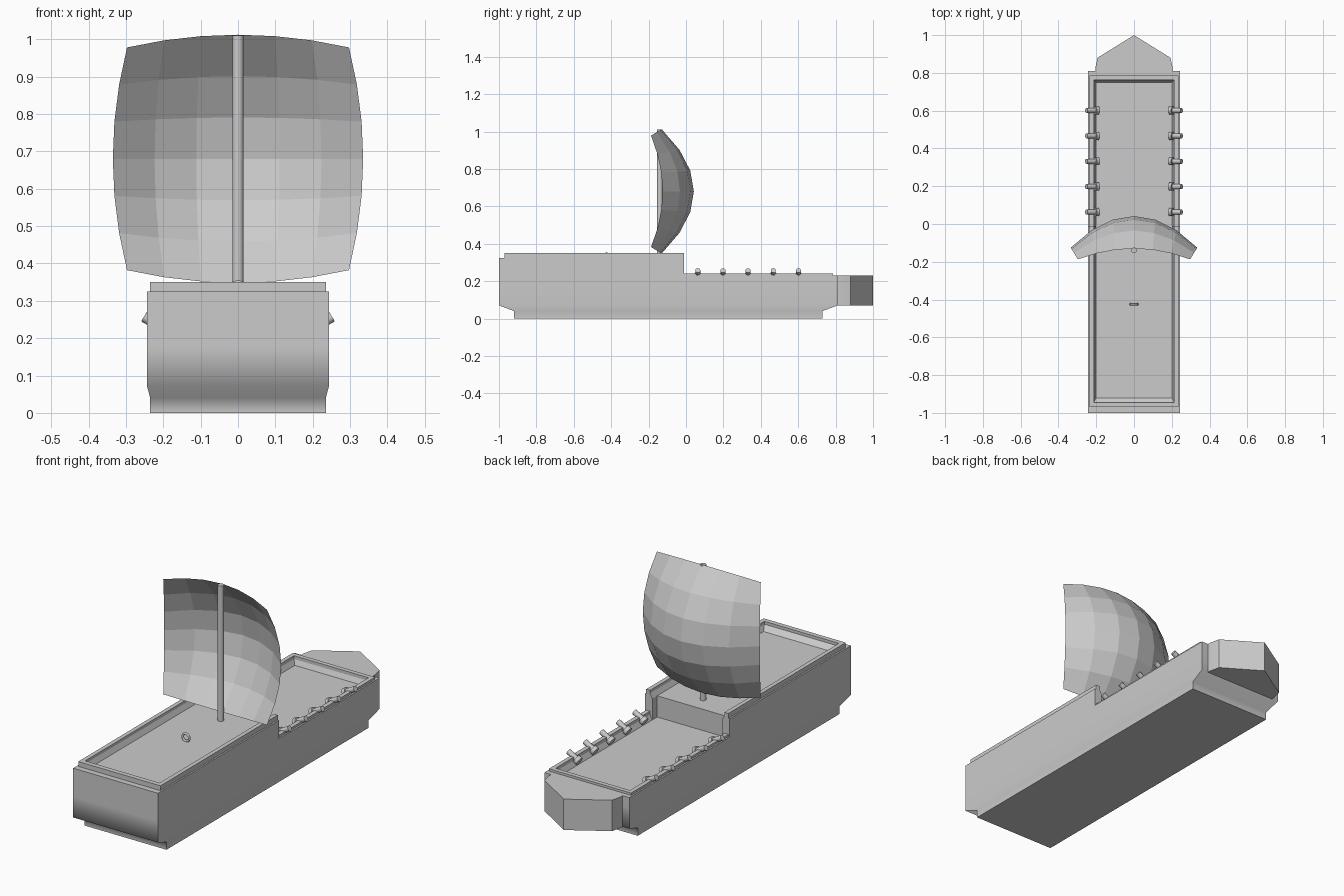
import bpy, bmesh, math
from mathutils import Vector

if "Cube" in bpy.data.objects:
    bpy.data.objects.remove(bpy.data.objects["Cube"])


def make(name, verts, faces, smooth=None):
    me = bpy.data.meshes.new(name)
    me.from_pydata(verts, [], faces)
    bm = bmesh.new()
    bm.from_mesh(me)
    bmesh.ops.recalc_face_normals(bm, faces=bm.faces)
    bm.to_mesh(me)
    bm.free()
    ob = bpy.data.objects.new(name, me)
    bpy.context.collection.objects.link(ob)
    if smooth:
        shade(ob, smooth)
    return ob


def shade(ob, angle):
    bpy.ops.object.select_all(action='DESELECT')
    ob.select_set(True)
    bpy.context.view_layer.objects.active = ob
    bpy.ops.object.shade_smooth_by_angle(angle=math.radians(angle))


def bridge(rows, n, closed):
    """Quads between consecutive rows of n points."""
    last = n if closed else n - 1
    return [(r * n + i, r * n + (i + 1) % n, (r + 1) * n + (i + 1) % n, (r + 1) * n + i)
            for r in range(rows - 1) for i in range(last)]


# Lower hull: keel block flaring out to the sides
rings = [(0, .235, -.92, .73), (.04, .235, -.92, .73), (.07, .243, -1, .81), (.18, .243, -1, .81)]
verts = [(x, y, z) for z, w, a, b in rings for x, y in ((-w, a), (w, a), (w, b), (-w, b))]
make("lower_hull", verts, bridge(4, 4, True) + [(0, 1, 2, 3)], 75)


# Upper hull: U-shaped wall with raised rail; section rows are (x inset, y inset, z)
def bulwark(name, open_y, end_y, section):
    s = 1 if end_y < open_y else -1
    verts = []
    for dx, dy, z in section:
        w, e = .243 - dx, end_y + s * dy
        verts += [(w, open_y, z), (w, e, z), (-w, e, z), (-w, open_y, z)]
    n = len(section)
    caps = [tuple(4 * i for i in range(n)), tuple(4 * i + 3 for i in range(n))]
    make(name, verts, bridge(n, 4, False) + caps)


bulwark("rear_bulwark", -.01, -1,
        [(0, 0, .18), (0, 0, .325), (.008, .03, .325), (.008, .03, .35),
         (.03, .055, .35), (.03, .055, .335), (.043, .08, .31), (.043, .08, .2)])
bulwark("fore_bulwark", -.05, .81,
        [(0, 0, .18), (0, 0, .23), (.008, .025, .23), (.008, .025, .242),
         (.03, .048, .242), (.03, .048, .225), (.043, .06, .2)])

# Decks: raised rear deck with its step wall, and the lower fore deck
W = .2
make("rear_deck", [(-W, -.92, .31), (W, -.92, .31), (W, -.05, .31), (-W, -.05, .31),
                   (W, -.05, .2), (-W, -.05, .2)], [(0, 1, 2, 3), (3, 2, 4, 5)])
make("fore_deck", [(-W, -.05, .2), (W, -.05, .2), (W, .75, .2), (-W, .75, .2)], [(0, 1, 2, 3)])

# Pointed bow
outline = [(-.205, .80), (-.205, .825), (-.193, .88), (0, 1), (.193, .88), (.205, .825), (.205, .80)]
n = len(outline)
make("bow", [(x, y, z) for z in (.07, .23) for x, y in outline],
     bridge(2, n, True) + [tuple(range(n)), tuple(range(n, 2 * n))], 30)

# Billowing sail
N = 6
verts = []
for j in range(N + 1):
    v = 2 * j / N - 1
    for i in range(N + 1):
        u = 2 * i / N - 1
        verts.append((u * (.335 - .038 * v * v),
                      .042 - .167 * u * u - .172 * v * v + .11 * u * u * v * v,
                      .68 + v * (.332 - .034 * u * u)))
make("sail", verts, bridge(N + 1, N + 1, False))


def rod(name, a, b, r, sides):
    a, b = Vector(a), Vector(b)
    bpy.ops.mesh.primitive_cylinder_add(vertices=sides, radius=r, depth=(b - a).length,
                                        location=(a + b) / 2)
    ob = bpy.context.object
    ob.name = name
    ob.rotation_euler = (b - a).to_track_quat('Z', 'Y').to_euler()
    shade(ob, 40)


# Mast
rod("mast", (0, -.14, .305), (0, -.14, 1.01), .015, 16)

# Tilted pegs with thick inner ends along both fore rails
for side in (-1, 1):
    for k in range(5):
        y = .063 + .1345 * k
        rod("peg", (side * .195, y, .224), (side * .252, y, .257), .014, 10)
        rod("peg_head", (side * .19, y, .221), (side * .207, y, .231), .022, 10)

# Upright ring on the rear deck
bpy.ops.mesh.primitive_torus_add(major_segments=16, minor_segments=8, major_radius=.019,
                                 minor_radius=.006, location=(0, -.425, .33),
                                 rotation=(math.pi / 2, 0, 0))
bpy.context.object.name = "deck_ring"
shade(bpy.context.object, 60)
